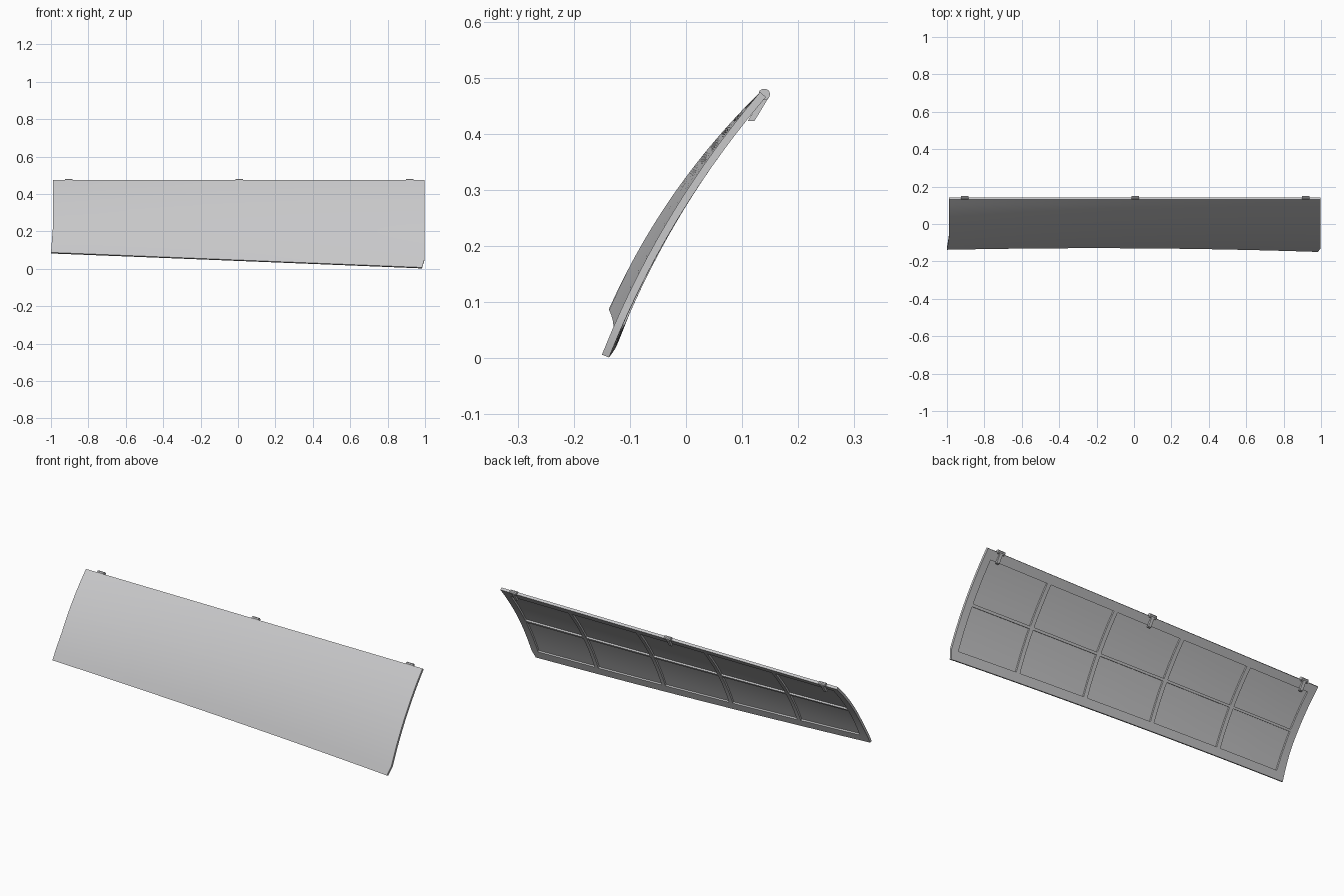
import bpy, bmesh, math
from mathutils import Vector

if "Cube" in bpy.data.objects:
    bpy.data.objects.remove(bpy.data.objects["Cube"])

grey = bpy.data.materials.new("light grey")
grey.diffuse_color = (0.58, 0.58, 0.59, 1)
grey.use_nodes = True
grey.node_tree.nodes["Principled BSDF"].inputs["Base Color"].default_value = grey.diffuse_color

THICK, SKIN = 0.0135, 0.0045      # full frame depth, thin skin depth
TOP = Vector((0.132, 0.4745))     # (y, z) of the straight top edge
X0, X1 = -0.99, 0.997


def section(x, v):
    """Outer point (y, z) and inward normal at position x, v = 0 top to 1 bottom."""
    bottom = Vector((-0.130 - 0.006 * x - 0.014 * x * x, 0.047 - 0.0405 * x))
    chord = bottom - TOP
    side = Vector((chord.y, -chord.x)).normalized()   # outward, -y and +z
    if side.x > 0:
        side = -side
    sag = 0.0225
    p = TOP + chord * v + side * (4 * sag * v * (1 - v))
    t = chord + side * (4 * sag * (1 - 2 * v))
    n = Vector((-t.y, t.x)).normalized()
    if n.x < 0:
        n = -n
    return p, n


def point(x, v, depth):
    p, n = section(x, v)
    p = p + n * depth
    # slight flare at the lower left, clipped corner at the lower right
    if x < X0 + 0.001:
        x -= 0.010 * max(0, (v - 0.7) / 0.3)
    elif x > X1 - 0.001:
        x -= 0.014 * max(0, (v - 0.92) / 0.08)
    return (x, p.x, p.y)


def spans(bounds, pieces):
    """Split alternating frame / panel spans; return lines and a panel flag per span."""
    lines, flags = [bounds[0]], []
    for k in range(len(bounds) - 1):
        a, b = bounds[k], bounds[k + 1]
        n = pieces if k % 2 else 1
        for s in range(1, n + 1):
            lines.append(a + (b - a) * s / n)
            flags.append(k % 2 == 1)
    return lines, flags


# Curved door: smooth outside, raised frame and ribs inside
xb = [X0, X0 + 0.04]
for c in (-0.595, -0.195, 0.205, 0.605):
    xb += [c - 0.011, c + 0.011]
xb += [X1 - 0.04, X1]
xs, xf = spans(xb, 3)
vs, vf = spans([0, 0.085, 0.487, 0.513, 0.915, 1], 6)
nx, nv = len(xf), len(vf)

bm = bmesh.new()
cache = {}


def vert(i, j, d):
    if (i, j, d) not in cache:
        cache[i, j, d] = bm.verts.new(point(xs[i], vs[j], d))
    return cache[i, j, d]


def depth(i, j):
    if not (0 <= i < nx and 0 <= j < nv):
        return 0.0
    return SKIN if xf[i] and vf[j] else THICK


def wall(a, b, d0, d1):
    if d0 != d1:
        bm.faces.new((vert(*a, d0), vert(*b, d0), vert(*b, d1), vert(*a, d1)))


for i in range(nx):
    for j in range(nv):
        ring = ((i, j), (i, j + 1), (i + 1, j + 1), (i + 1, j))
        bm.faces.new([vert(*c, 0.0) for c in ring])
        bm.faces.new([vert(*c, depth(i, j)) for c in reversed(ring)])
for i in range(nx + 1):
    for j in range(nv):
        wall((i, j), (i, j + 1), depth(i - 1, j), depth(i, j))
for i in range(nx):
    for j in range(nv + 1):
        wall((i, j), (i + 1, j), depth(i, j), depth(i, j - 1))
bmesh.ops.recalc_face_normals(bm, faces=bm.faces)


def finish(bm, name):
    me = bpy.data.meshes.new(name)
    bm.to_mesh(me)
    bm.free()
    ob = bpy.data.objects.new(name, me)
    bpy.context.collection.objects.link(ob)
    me.materials.append(grey)
    bpy.ops.object.select_all(action='DESELECT')
    ob.select_set(True)
    bpy.context.view_layer.objects.active = ob
    bpy.ops.object.shade_smooth_by_angle(angle=math.radians(30))
    return ob


finish(bm, "door_panel")


def prism(bm, outline, xc, width):
    """Extrude a (y, z) outline along x."""
    a = [bm.verts.new((xc - width / 2, y, z)) for y, z in outline]
    b = [bm.verts.new((xc + width / 2, y, z)) for y, z in outline]
    n = len(a)
    bm.faces.new(a)
    bm.faces.new(b[::-1])
    for k in range(n):
        bm.faces.new((a[k], b[k], b[(k + 1) % n], a[(k + 1) % n]))


# Hinges: knuckle on the top edge with a tapered arm down the inside
for k, xc in enumerate((-0.905, 0.007, 0.919)):
    bm = bmesh.new()
    knuckle = [(0.1395 + 0.0105 * math.cos(a), 0.4705 + 0.0105 * math.sin(a))
               for a in (math.tau * s / 10 for s in range(10))]
    prism(bm, knuckle, xc, 0.040)
    prism(bm, [(0.110, 0.423), (0.122, 0.423), (0.148, 0.466), (0.136, 0.466)], xc, 0.016)
    bmesh.ops.recalc_face_normals(bm, faces=bm.faces)
    finish(bm, "hinge_%d" % (k + 1))
